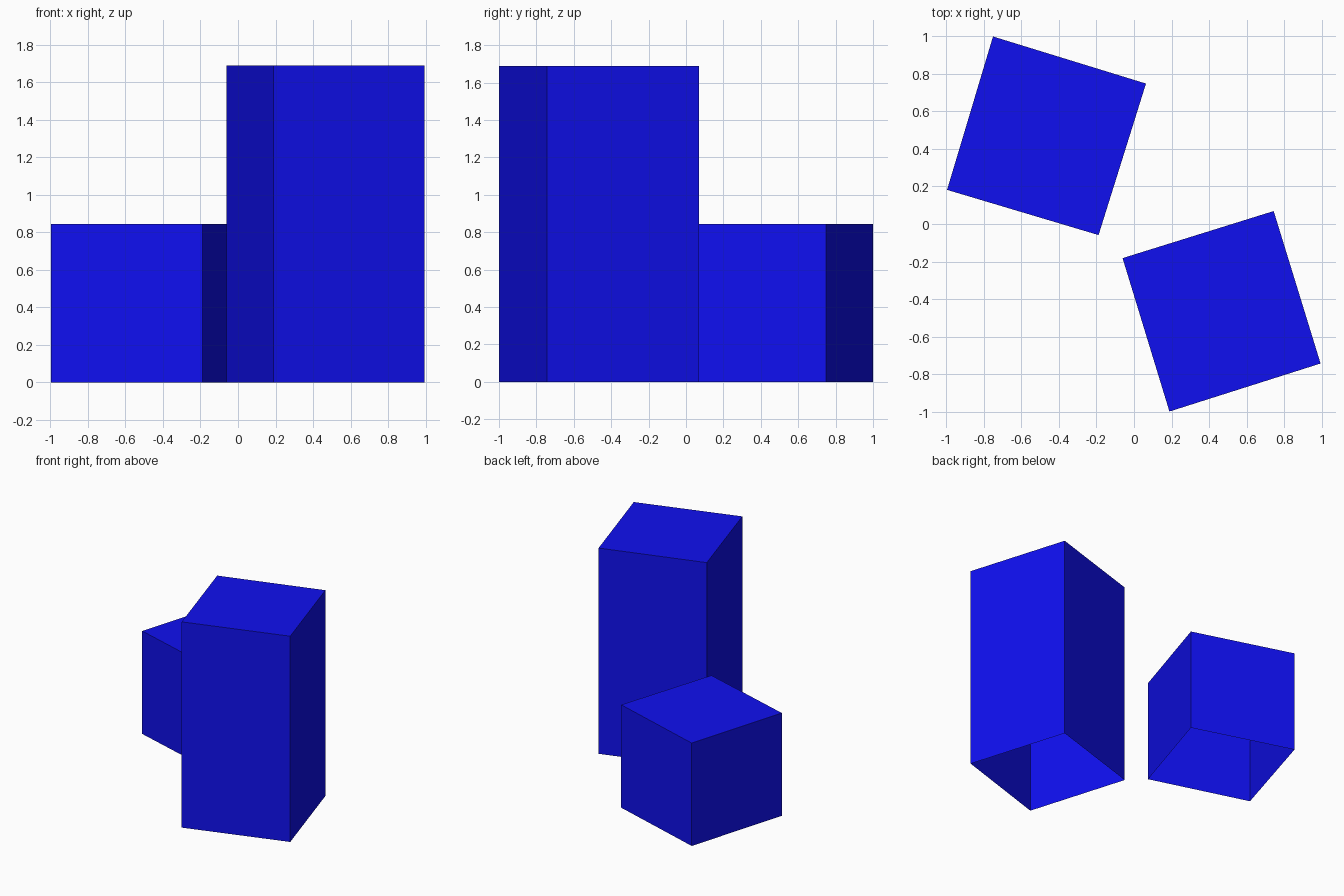
import bpy
import bmesh

if "Cube" in bpy.data.objects:
    bpy.data.objects.remove(bpy.data.objects["Cube"])

blue = bpy.data.materials.new("blue")
blue.diffuse_color = (0.005, 0.005, 0.87, 1.0)
blue.use_nodes = True
blue.node_tree.nodes["Principled BSDF"].inputs["Base Color"].default_value = blue.diffuse_color


def open_block(name, footprint, height):
    """Upright block with a closed top and an open bottom."""
    bm = bmesh.new()
    low = [bm.verts.new((x, y, 0)) for x, y in footprint]
    high = [bm.verts.new((x, y, height)) for x, y in footprint]
    bm.faces.new(high)
    n = len(footprint)
    for i in range(n):
        j = (i + 1) % n
        bm.faces.new((low[i], low[j], high[j], high[i]))
    mesh = bpy.data.meshes.new(name)
    bm.to_mesh(mesh)
    bm.free()
    mesh.materials.append(blue)
    obj = bpy.data.objects.new(name, mesh)
    bpy.context.collection.objects.link(obj)
    return obj


# Footprints run counter-clockwise seen from above
open_block("short_block",
           [(-0.752, 1.0), (-0.997, 0.182), (-0.189, -0.059), (0.064, 0.749)], 0.844)
open_block("tall_block",
           [(0.745, 0.069), (-0.061, -0.182), (0.189, -1.0), (0.995, -0.744)], 1.688)
